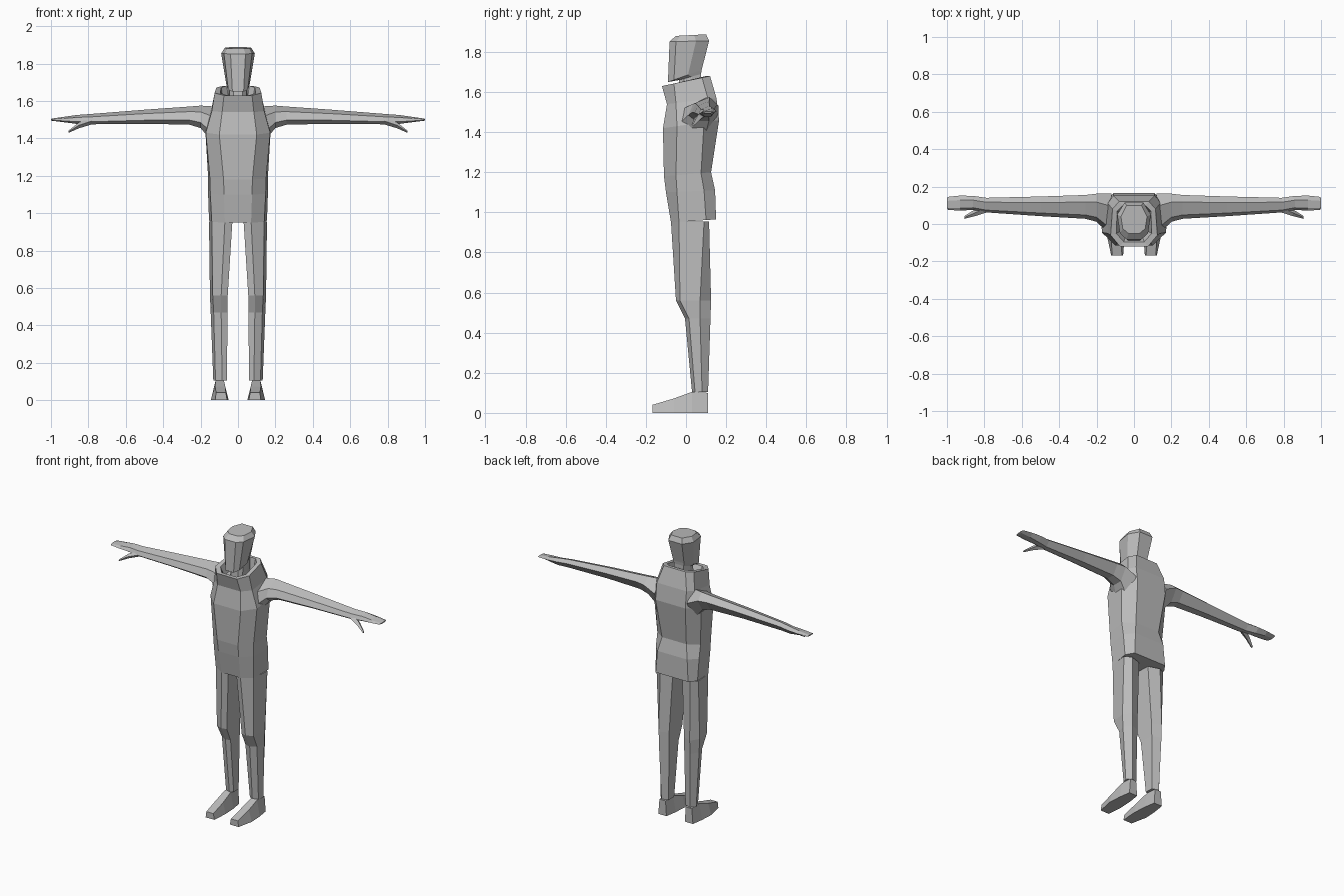
import bpy, bmesh

mat = bpy.data.materials.new("plain grey")
mat.diffuse_color = (0.5, 0.5, 0.5, 1)


def loft(name, rings, mirror=False):
    """Skin a list of equal-length point rings, cap both ends."""
    bm = bmesh.new()
    rows = [[bm.verts.new(p) for p in r] for r in rings]
    n = len(rows[0])
    for a, b in zip(rows, rows[1:]):
        for i in range(n):
            j = (i + 1) % n
            bm.faces.new((a[i], a[j], b[j], b[i]))
    bm.faces.new(rows[0])
    bm.faces.new(rows[-1])
    if mirror:
        geo = bmesh.ops.duplicate(bm, geom=bm.verts[:] + bm.edges[:] + bm.faces[:])["geom"]
        for v in geo:
            if isinstance(v, bmesh.types.BMVert):
                v.co.x *= -1
    bmesh.ops.recalc_face_normals(bm, faces=bm.faces)
    me = bpy.data.meshes.new(name)
    bm.to_mesh(me)
    bm.free()
    me.materials.append(mat)
    ob = bpy.data.objects.new(name, me)
    bpy.context.collection.objects.link(ob)
    return ob


def sym_ring(zf, zb, *half):
    """Symmetric eight-sided ring, tilted from height zf in front to zb at the back."""
    y0, y1 = half[0][1], half[-1][1]
    pts = [(x, y, zf + (zb - zf) * (y - y0) / (y1 - y0)) for x, y in half]
    return pts + [(-x, y, z) for x, y, z in reversed(pts)]


# Jacket body with the open collar folded inwards at the top
loft("jacket", [
    sym_ring(.95, .965, (.07, -.075), (.14, -.035), (.155, .10), (.12, .15)),
    sym_ring(1.10, 1.11, (.075, -.10), (.148, -.045), (.16, .09), (.11, .145)),
    sym_ring(1.18, 1.20, (.077, -.11), (.15, -.05), (.16, .075), (.09, .125)),
    sym_ring(1.42, 1.46, (.10, -.115), (.172, -.045), (.175, .09), (.11, .165)),
    sym_ring(1.54, 1.57, (.085, -.095), (.14, -.05), (.14, .11), (.11, .152)),
    sym_ring(1.63, 1.68, (.075, -.12), (.125, -.06), (.115, .08), (.08, .12)),
    sym_ring(1.63, 1.68, (.055, -.095), (.095, -.05), (.09, .07), (.06, .10)),
    sym_ring(1.58, 1.60, (.045, -.07), (.075, -.04), (.075, .06), (.05, .09)),
])

# Head and neck
loft("head", [
    sym_ring(1.57, 1.57, (.025, -.04), (.045, -.02), (.05, .03), (.035, .075)),
    sym_ring(1.66, 1.69, (.025, -.035), (.045, -.01), (.05, .03), (.035, .075)),
    sym_ring(1.65, 1.71, (.03, -.09), (.052, -.06), (.062, .01), (.04, .078)),
    sym_ring(1.852, 1.855, (.04, -.082), (.075, -.05), (.09, .05), (.05, .115)),
    sym_ring(1.88, 1.888, (.03, -.05), (.06, -.025), (.07, .04), (.04, .10)),
])

# Trouser legs
LEGS = [
    (.955, (.03, -.06), (.07, -.075), (.14, -.035), (.155, .09), (.11, .115), (.035, .09)),
    (.56, (.055, -.04), (.09, -.05), (.135, -.03), (.15, .07), (.115, .125), (.055, .10)),
    (.47, (.055, 0), (.09, -.005), (.13, .015), (.146, .07), (.115, .122), (.057, .10)),
    (.105, (.06, .04), (.085, .03), (.12, .045), (.132, .08), (.105, .11), (.062, .095)),
]
loft("legs", [[(x, y, z) for x, y in pts] for z, *pts in LEGS], True)

# Shoes: wedge sections from toe to heel (y, bottom half-range, top half-range, top z)
SHOES = [(-.168, .058, .122, .065, .117, .04),
         (-.06, .05, .145, .068, .122, .072),
         (.03, .055, .14, .075, .12, .105),
         (.11, .068, .128, .075, .12, .10)]
loft("shoes", [[(a, y, 0), (b, y, 0), (d, y, z), (c, y, z)]
               for y, a, b, c, d, z in SHOES], True)

# Arms flowing into flat hands: x, front y, back y, bottom z, top z
ARMS = [(.12, -.065, .163, 1.36, 1.57),
        (.20, .012, .162, 1.455, 1.575),
        (.26, .028, .155, 1.473, 1.57),
        (.50, .042, .147, 1.478, 1.553),
        (.79, .062, .140, 1.475, 1.53),
        (.86, .075, .150, 1.477, 1.525),
        (.93, .072, .152, 1.486, 1.515),
        (.995, .075, .145, 1.494, 1.506),
        (1.0, .085, .138, 1.496, 1.504)]
rings = []
for x, y0, y1, z0, z1 in ARMS:
    w, h = y1 - y0, z1 - z0
    rings.append([(x, y0, z0 + .25 * h), (x, y0 + .16 * w, z0 + .72 * h),
                  (x, y0 + .7 * w, z1), (x, y1, z0 + .65 * h),
                  (x, y0 + .68 * w, z0), (x, y0 + .25 * w, z0)])
loft("arms_and_hands", rings, True)

# Thumbs: tapering square spikes
THUMBS = [(.78, .09, 1.493, .026, .018), (.85, .06, 1.47, .018, .016),
          (.905, .036, 1.436, .008, .006)]
loft("thumbs", [[(x, y - a, z), (x, y, z + b), (x, y + a, z), (x, y, z - b)]
                for x, y, z, a, b in THUMBS], True)
